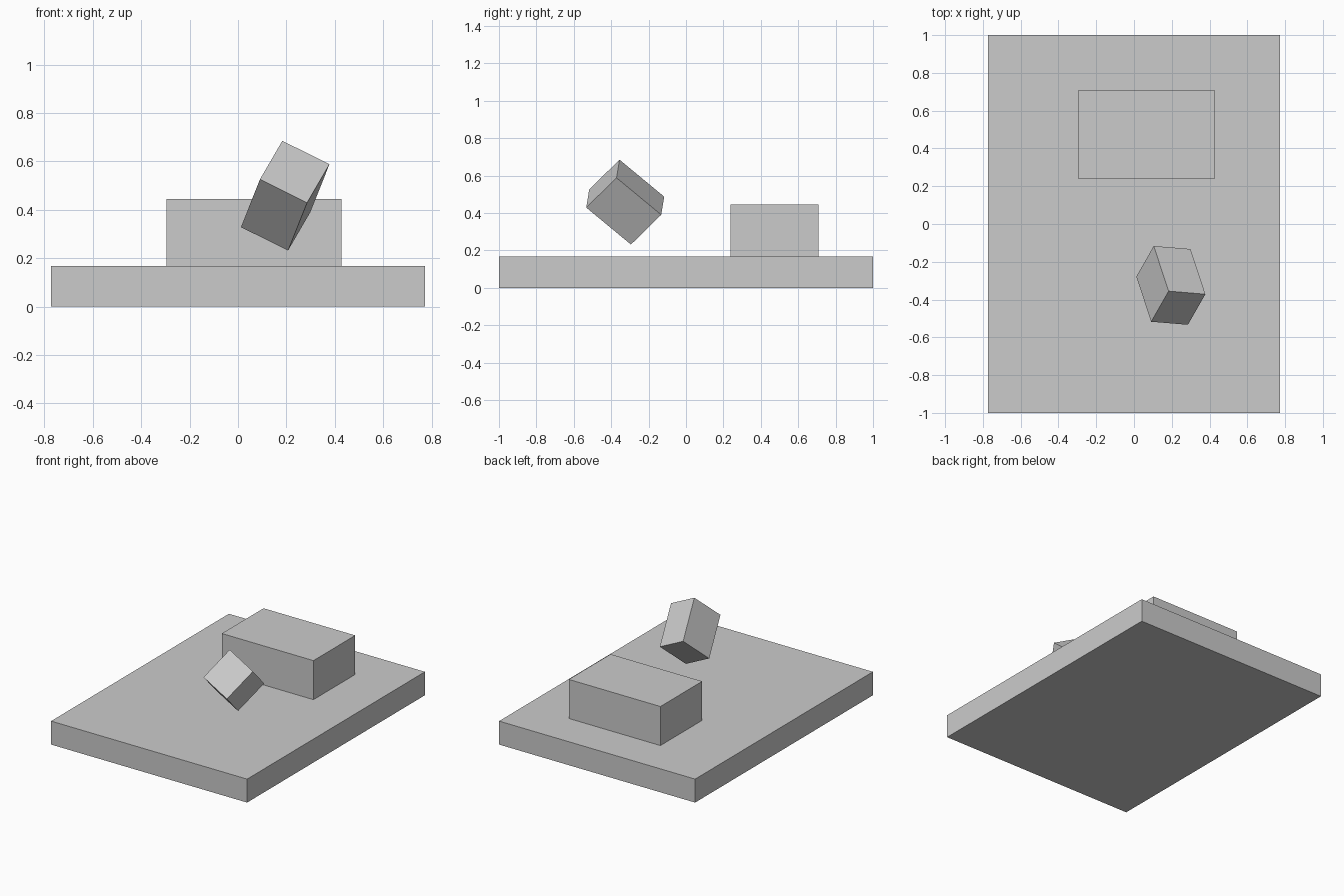
import bpy
from mathutils import Matrix, Vector

if "Cube" in bpy.data.objects:
    bpy.data.objects.remove(bpy.data.objects["Cube"])


def box(name, size, center, rotation=None):
    bpy.ops.mesh.primitive_cube_add(size=1)
    ob = bpy.context.object
    ob.name = name
    rot = rotation.to_4x4() if rotation else Matrix.Identity(4)
    ob.matrix_world = Matrix.Translation(center) @ rot @ Matrix.Diagonal((*size, 1))
    return ob


# Flat slab and the block resting on it
box("base_slab", (1.544, 2.0, 0.167), (0, 0, 0.0835))
box("resting_block", (0.722, 0.47, 0.278), (0.066, 0.474, 0.306))

# Small tumbling block hovering over the slab, oriented by its edge directions
u = Vector((0.195, -0.016, -0.097)).normalized()
w = Vector((-0.08, 0.239, -0.197))
w = (w - u * w.dot(u)).normalized()
v = w.cross(u)
axes = Matrix((u, v, w)).transposed()
box("tilted_block", (0.218, 0.245, 0.32), (0.195, -0.325, 0.458), axes)
